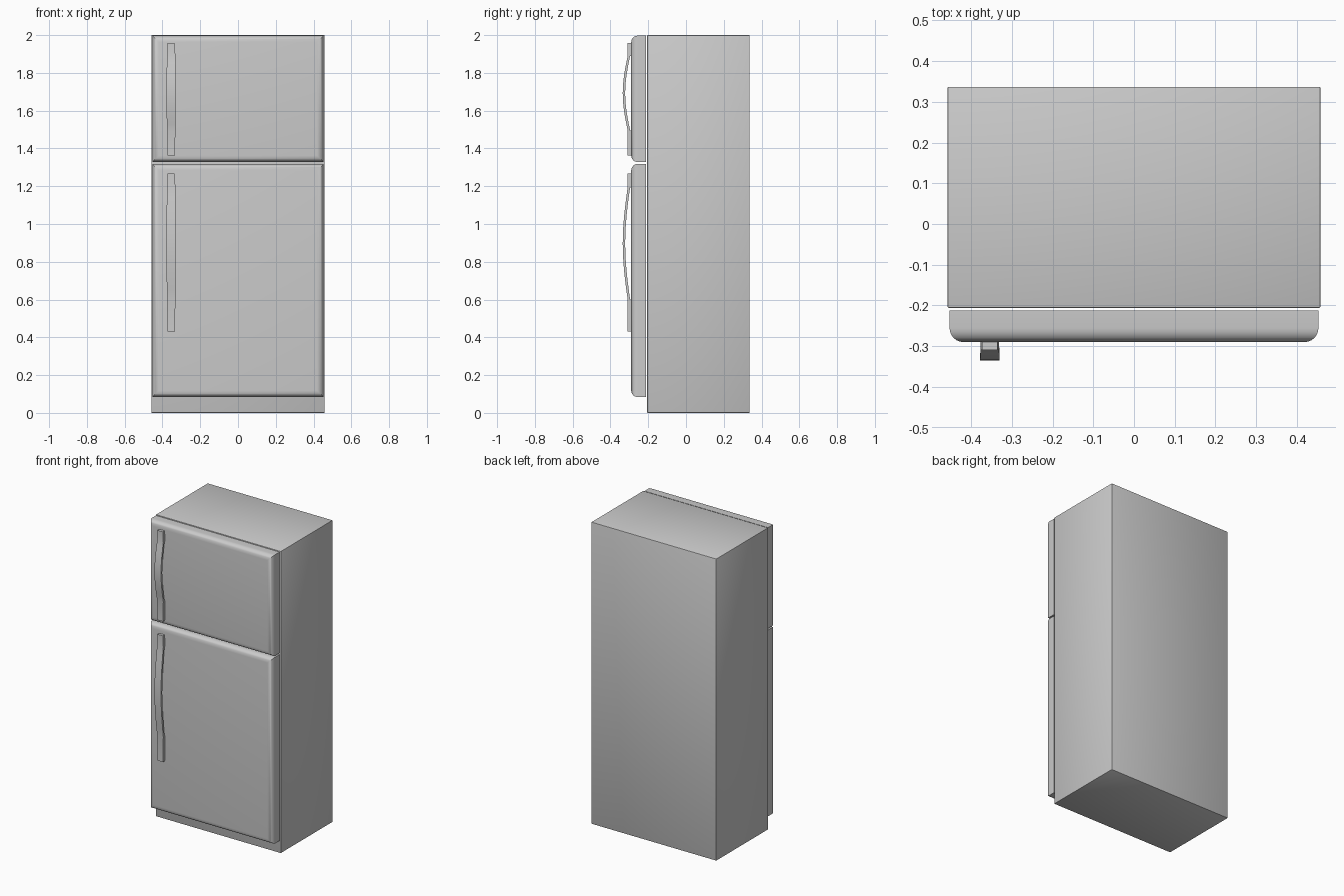
import bpy, bmesh, math

if "Cube" in bpy.data.objects:
    bpy.data.objects.remove(bpy.data.objects["Cube"])


def make_object(name, bm):
    bmesh.ops.recalc_face_normals(bm, faces=bm.faces)
    mesh = bpy.data.meshes.new(name)
    bm.to_mesh(mesh)
    bm.free()
    ob = bpy.data.objects.new(name, mesh)
    bpy.context.collection.objects.link(ob)
    bpy.ops.object.select_all(action='DESELECT')
    ob.select_set(True)
    bpy.context.view_layer.objects.active = ob
    bpy.ops.object.shade_smooth_by_angle(angle=math.radians(35))
    return ob


def box(name, lo, hi, radius, segments, front_only=False):
    bm = bmesh.new()
    bmesh.ops.create_cube(bm, size=1)
    for v in bm.verts:
        v.co = [l + (c + 0.5) * (h - l) for c, l, h in zip(v.co, lo, hi)]
    edges = [e for e in bm.edges
             if not front_only or all(v.co.y < lo[1] + 1e-4 for v in e.verts)]
    bmesh.ops.bevel(bm, geom=edges, offset=radius, segments=segments,
                    profile=0.5, affect='EDGES')
    return make_object(name, bm)


def handle(name, bottom, arc_low, arc_high, top):
    # sections: height, outer y, inner y, half width
    pad_out, pad_in, thick, bow = -0.309, -0.288, 0.013, 0.026
    rows = [(bottom, pad_out, pad_in, 0.020), (arc_low, pad_out, pad_in, 0.0225)]
    steps = 12
    for i in range(steps + 1):
        t = i / steps
        y = pad_out - bow * math.sin(math.pi * t)
        w = 0.0225 + 0.0015 * math.sin(math.pi * t)
        rows.append((arc_low + t * (arc_high - arc_low), y, y + thick, w))
    rows += [(arc_high, pad_out, pad_in, 0.0225), (top, pad_out, pad_in, 0.019)]

    bm = bmesh.new()
    x = -0.354
    loops = [[bm.verts.new(p) for p in ((x - w, yo, z), (x + w, yo, z),
                                        (x + w, yi, z), (x - w, yi, z))]
             for z, yo, yi, w in rows]
    for a, b in zip(loops, loops[1:]):
        for k in range(4):
            j = (k + 1) % 4
            bm.faces.new((a[k], a[j], b[j], b[k]))
    bm.faces.new(loops[0])
    bm.faces.new(loops[-1])
    bmesh.ops.remove_doubles(bm, verts=bm.verts, dist=1e-5)
    bmesh.ops.dissolve_degenerate(bm, edges=bm.edges, dist=1e-5)
    return make_object(name, bm)


# Cabinet
box("cabinet", (-0.458, -0.206, 0), (0.458, 0.337, 2.0), 0.003, 2)

# Doors with rounded front edges
box("freezer_door", (-0.453, -0.290, 1.328), (0.453, -0.212, 1.997), 0.034, 6, True)
box("fridge_door", (-0.453, -0.290, 0.084), (0.453, -0.212, 1.318), 0.034, 6, True)

# Bowed handles on flat mounting pads
handle("freezer_handle", 1.363, 1.496, 1.889, 1.957)
handle("fridge_handle", 0.432, 0.600, 1.194, 1.268)
